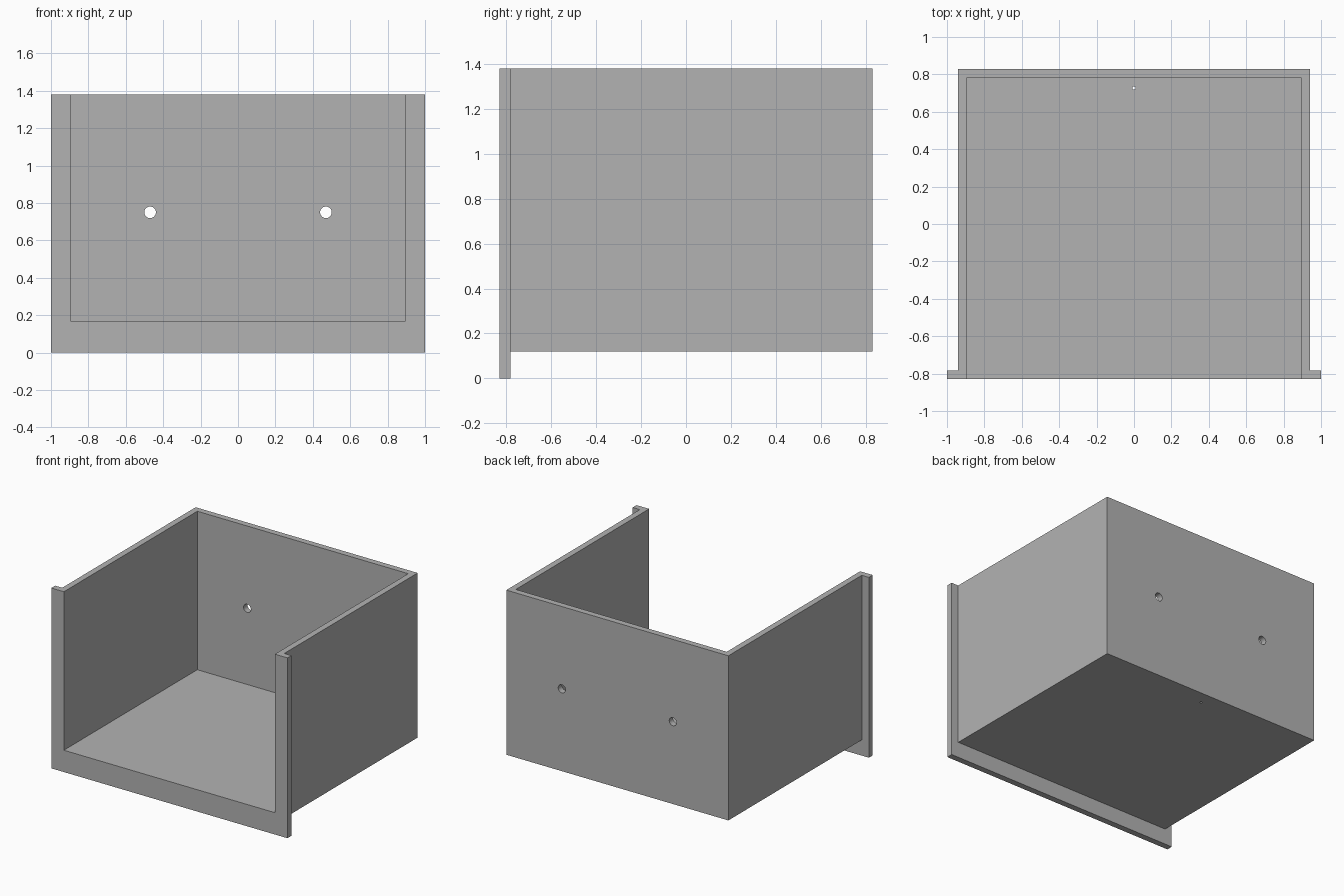
import bpy
from math import pi

cube = bpy.data.objects.get("Cube")
if cube:
    bpy.data.objects.remove(cube, do_unlink=True)

# Overall sizes
TOP, FLOOR_Z, WALL = 1.38, 0.12, 0.047
HALF_W, HALF_D = 0.94, 0.83

# One grey for the whole tray
grey = bpy.data.materials.new("plain grey")
grey.use_nodes = True
colour = (0.45, 0.45, 0.45, 1)
grey.diffuse_color = colour
grey.node_tree.nodes["Principled BSDF"].inputs["Base Color"].default_value = colour


def box(name, low, high):
    """Box between two opposite corners."""
    centre = [(a + b) / 2 for a, b in zip(low, high)]
    bpy.ops.mesh.primitive_cube_add(size=1, location=centre)
    ob = bpy.context.object
    ob.name = name
    ob.scale = [b - a for a, b in zip(low, high)]
    bpy.ops.object.transform_apply(location=True, rotation=True, scale=True)
    ob.data.materials.append(grey)
    return ob


def drill(name, location, radius, rotation=(0, 0, 0)):
    """Cylinder used to bore a hole."""
    bpy.ops.mesh.primitive_cylinder_add(
        vertices=32, radius=radius, depth=0.3, location=location, rotation=rotation)
    ob = bpy.context.object
    ob.name = name
    ob.data.materials.append(grey)
    return ob


def combine(target, tool, operation):
    """Apply a boolean and discard the tool."""
    tool.hide_render = True
    mod = target.modifiers.new(tool.name, "BOOLEAN")
    mod.operation, mod.solver, mod.object = operation, "EXACT", tool
    bpy.ops.object.select_all(action="DESELECT")
    target.select_set(True)
    bpy.context.view_layer.objects.active = target
    bpy.ops.object.modifier_apply(modifier=mod.name)
    bpy.data.objects.remove(tool, do_unlink=True)


# Outer block joined to the wider, lower front flange
tray = box("open_tray", (-HALF_W, -HALF_D + WALL / 2, FLOOR_Z), (HALF_W, HALF_D, TOP))
flange = box("front_flange", (-1, -HALF_D, 0), (1, -HALF_D + WALL, TOP))
combine(tray, flange, "UNION")

# Cavity, open at the front and the top
inner = HALF_W - WALL
cavity = box("cavity", (-inner, -HALF_D - 0.5, FLOOR_Z + WALL),
             (inner, HALF_D - WALL, TOP + 0.5))
combine(tray, cavity, "DIFFERENCE")

# Two mounting holes in the back wall
for side in (-1, 1):
    hole = drill("mounting_hole", (side * 0.47, HALF_D, 0.75), 0.031, (pi / 2, 0, 0))
    combine(tray, hole, "DIFFERENCE")

# Small drain hole in the floor
combine(tray, drill("drain_hole", (0, 0.727, FLOOR_Z), 0.008), "DIFFERENCE")

# Smooth bores, crisp edges
bpy.ops.object.shade_smooth_by_angle(angle=pi / 6)
